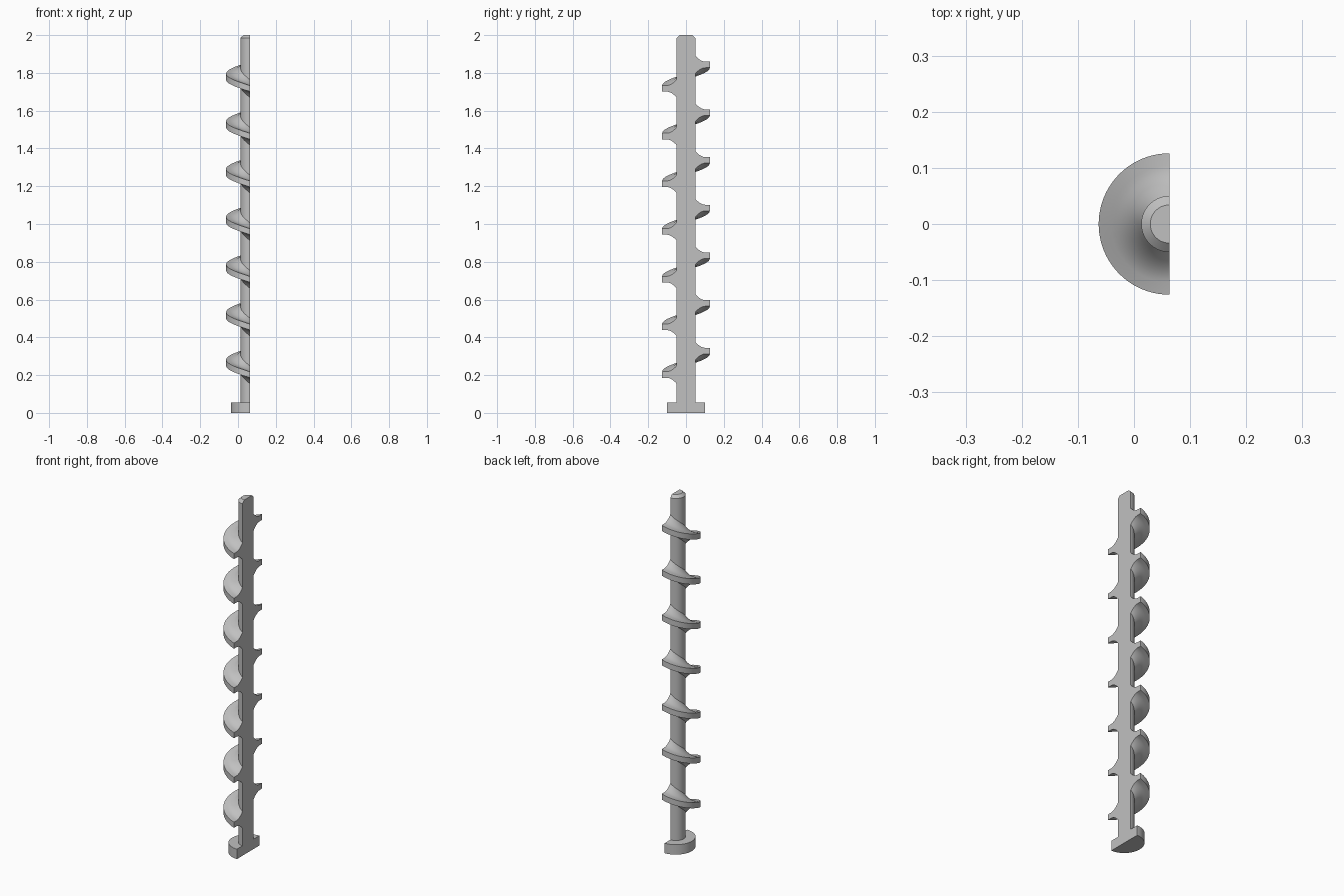
import bpy, bmesh
from math import pi, sin, cos, radians

cube = bpy.data.objects.get("Cube")
if cube:
    bpy.data.objects.remove(cube)

AXIS_X = 0.063     # the cut plane passes through the auger axis
STEPS = 40
PITCH = 0.2525
FIRST_Z = 0.202    # height of the lowest flight at the front cut edge

grey = bpy.data.materials.new("steel_grey")
grey.use_nodes = True
colour = (0.53, 0.53, 0.53, 1)
grey.diffuse_color = colour
grey.node_tree.nodes["Principled BSDF"].inputs["Base Color"].default_value = colour


def half_sweep(name, section, base_z=0, rise=0):
    """Sweep a closed (radius, z) section half a turn, front to back, and cap the ends."""
    bm = bmesh.new()
    rings = []
    for i in range(STEPS + 1):
        t = i / STEPS
        a = -pi / 2 - pi * t
        rings.append([bm.verts.new((AXIS_X + r * cos(a), r * sin(a), base_z + z + rise * t))
                      for r, z in section])
    n = len(section)
    for a, b in zip(rings, rings[1:]):
        for j in range(n):
            k = (j + 1) % n
            if section[j][0] or section[k][0]:
                bm.faces.new((a[j], a[k], b[k], b[j]))
    bm.faces.new(rings[0])
    bm.faces.new(rings[-1])
    bmesh.ops.remove_doubles(bm, verts=bm.verts, dist=1e-5)
    bmesh.ops.recalc_face_normals(bm, faces=bm.faces)
    mesh = bpy.data.meshes.new(name)
    bm.to_mesh(mesh)
    bm.free()
    mesh.materials.append(grey)
    obj = bpy.data.objects.new(name, mesh)
    bpy.context.collection.objects.link(obj)
    bpy.ops.object.select_all(action='DESELECT')
    obj.select_set(True)
    bpy.context.view_layer.objects.active = obj
    bpy.ops.object.shade_smooth_by_angle(angle=radians(30))


# Shaft with a chamfered tip and a wide foot
half_sweep("shaft_and_foot", [(0, 0), (0.1, 0), (0.1, 0.056), (0.05, 0.056),
                              (0.05, 1.985), (0.034, 2), (0, 2)])

# Flight section: thin rim flaring in a concave curve towards the shaft
RIM_R, FLAT_R, ROOT_R = 0.126, 0.104, 0.049
upper = [(RIM_R, 0.016)]
for i in range(9):
    t = i / 8
    upper.append((FLAT_R + (ROOT_R - FLAT_R) * t, 0.016 + 0.032 * t ** 2))
flight = upper + [(r, -z) for r, z in reversed(upper)]

# Seven half-turn flights
for i in range(7):
    half_sweep(f"flight_{i + 1}", flight, FIRST_Z + PITCH * i, PITCH / 2)
